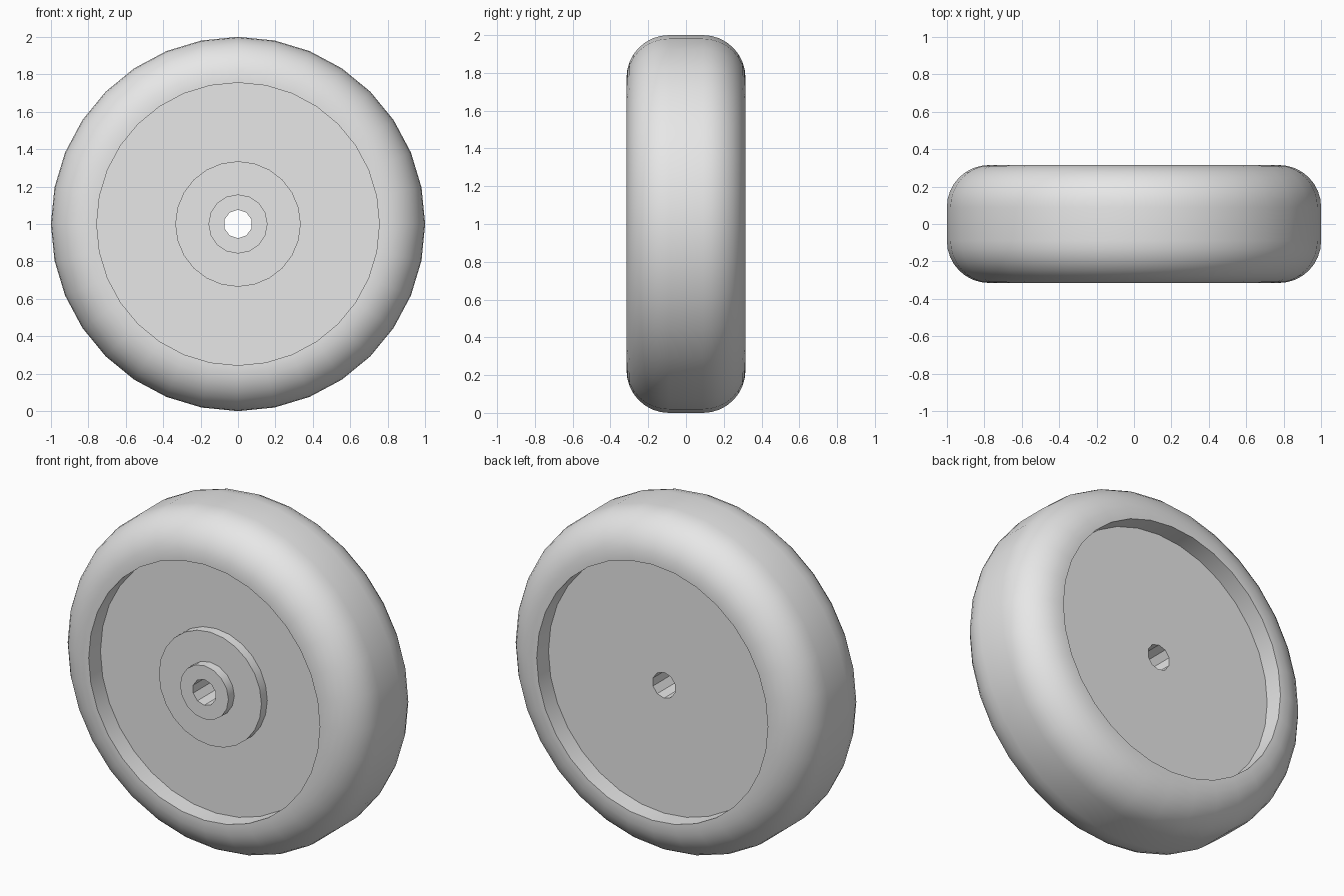
import bpy, bmesh
from math import sin, cos, pi, radians
from mathutils import Matrix

cube = bpy.data.objects.get("Cube")
if cube:
    bpy.data.objects.remove(cube, do_unlink=True)

grey = bpy.data.materials.new("light_grey")
grey.use_nodes = True
grey.diffuse_color = (0.8, 0.8, 0.8, 1)
grey.node_tree.nodes["Principled BSDF"].inputs["Base Color"].default_value = (0.8, 0.8, 0.8, 1)

HALF = 0.315      # half width of the tyre
RIM = 0.755       # radius of the recess
WEB = 0.205       # half thickness of the disc
STEP = 0.055      # height of each hub step
AXLE = Matrix.Translation((0, 0, 1)) @ Matrix.Rotation(radians(90), 4, "X")


def finish(name, bm):
    bmesh.ops.recalc_face_normals(bm, faces=bm.faces)
    mesh = bpy.data.meshes.new(name)
    bm.to_mesh(mesh)
    bm.free()
    mesh.materials.append(grey)
    obj = bpy.data.objects.new(name, mesh)
    bpy.context.collection.objects.link(obj)
    return obj


def activate(obj):
    bpy.ops.object.select_all(action="DESELECT")
    obj.select_set(True)
    bpy.context.view_layer.objects.active = obj


def smooth(obj):
    activate(obj)
    bpy.ops.object.shade_smooth_by_angle(angle=radians(32))


def lathe(name, profile, sides):
    """Sweep a closed (radius, y) outline around the axle."""
    bm = bmesh.new()
    rings = []
    for i in range(sides):
        a = 2 * pi * i / sides
        rings.append([bm.verts.new((r * cos(a), y, 1 + r * sin(a))) for r, y in profile])
    n = len(profile)
    for i in range(sides):
        p, q = rings[i], rings[(i + 1) % sides]
        for j in range(n):
            k = (j + 1) % n
            bm.faces.new((p[j], p[k], q[k], q[j]))
    return finish(name, bm)


def cylinder(name, radius, y0, y1, sides, turn=0):
    """Solid cylinder along the axle between two depths."""
    bm = bmesh.new()
    place = Matrix.Translation((0, (y0 + y1) / 2, 0)) @ AXLE @ Matrix.Rotation(turn, 4, "Z")
    bmesh.ops.create_cone(bm, cap_ends=True, segments=sides, radius1=radius,
                          radius2=radius, depth=y1 - y0, matrix=place)
    return finish(name, bm)


# Tyre: flat tread, rounded shoulders, straight inner wall
CORNER = 0.225
STEPS = 8
shoulder = [(1 - CORNER + CORNER * cos(pi / 2 * i / STEPS),
             HALF - CORNER + CORNER * sin(pi / 2 * i / STEPS)) for i in range(STEPS + 1)]
half_outline = shoulder + [(RIM, HALF)]
outline = half_outline + [(r, -y) for r, y in reversed(half_outline)]
smooth(lathe("tyre", outline, 32))

# Disc and stepped hub
parts = [
    cylinder("wheel_disc", RIM + 0.01, -WEB, WEB, 32),
    cylinder("hub_flange", 0.335, -WEB - STEP, -WEB, 24),
    cylinder("hub_boss", 0.158, -WEB - 2 * STEP, -WEB - STEP, 16),
]

# Axle hole through all of them
cutter = cylinder("axle_hole_cutter", 0.076, -0.5, 0.5, 10)
cutter.hide_render = True
for part in parts:
    cut = part.modifiers.new("axle_hole", "BOOLEAN")
    cut.operation = "DIFFERENCE"
    cut.solver = "EXACT"
    cut.object = cutter
    activate(part)
    bpy.ops.object.modifier_apply(modifier=cut.name)
    smooth(part)
bpy.data.objects.remove(cutter, do_unlink=True)
